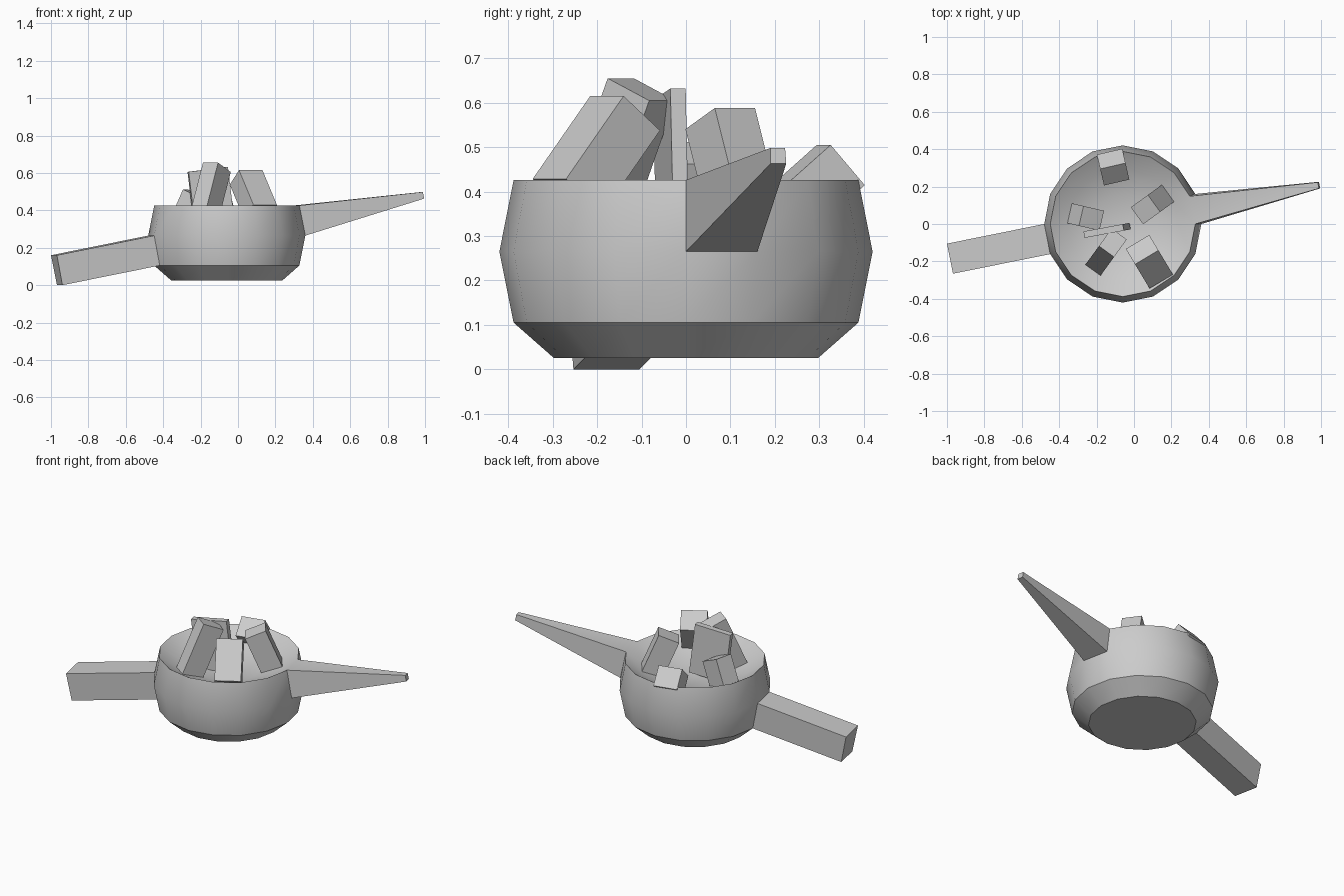
import bpy, bmesh
from math import radians, sin, cos, tau
from mathutils import Vector, Matrix

if "Cube" in bpy.data.objects:
    bpy.data.objects.remove(bpy.data.objects["Cube"])

grey = bpy.data.materials.new("plain grey")
grey.use_nodes = True
colour = (0.6, 0.6, 0.6, 1)
grey.diffuse_color = colour
grey.node_tree.nodes["Principled BSDF"].inputs["Base Color"].default_value = colour


def finish(name, bm):
    bmesh.ops.recalc_face_normals(bm, faces=bm.faces)
    mesh = bpy.data.meshes.new(name)
    bm.to_mesh(mesh)
    bm.free()
    mesh.materials.append(grey)
    ob = bpy.data.objects.new(name, mesh)
    bpy.context.collection.objects.link(ob)
    return ob


# Bowl: rings from the flat base, up the wall and down into the hollow
SIDES = 16
CENTRE = -0.06
profile = [(0.297, 0.025), (0.388, 0.105), (0.42, 0.265), (0.388, 0.426),
           (0.297, 0.37), (0.161, 0.325)]
bm = bmesh.new()
rings = [[bm.verts.new((CENTRE + r * cos(tau * i / SIDES), r * sin(tau * i / SIDES), z))
          for i in range(SIDES)] for r, z in profile]
bm.faces.new(rings[0][::-1])
walls = {}
for level, (low, high) in enumerate(zip(rings, rings[1:])):
    for i in range(SIDES):
        j = (i + 1) % SIDES
        walls[level, i] = bm.faces.new((low[i], low[j], high[j], high[i]))
pole = bm.verts.new((CENTRE, 0, 0.31))
for i in range(SIDES):
    bm.faces.new((rings[-1][i], rings[-1][(i + 1) % SIDES], pole))


# Handle and spout are drawn out of single wall panels
def draw_out(panel, offset, scale):
    face = bmesh.ops.extrude_discrete_faces(bm, faces=[panel])["faces"][0]
    middle = face.calc_center_median()
    for v in face.verts:
        v.co = middle + (v.co - middle) * scale + Vector(offset)


draw_out(walls[1, SIDES // 2], (-0.52, -0.105, -0.105), 1)
draw_out(walls[2, 0], (0.66, 0.13, 0.135), 0.22)
bowl = finish("bowl_with_handle_and_spout", bm)
bpy.context.view_layer.objects.active = bowl
bowl.select_set(True)
bpy.ops.object.shade_smooth_by_angle(angle=radians(30))


# Sticks leaning inward: top outer edge, outward heading, lean, width, depth, length
def stick(name, edge, heading, lean, width, depth, length):
    bm = bmesh.new()
    bmesh.ops.create_cube(bm, size=1)
    bmesh.ops.translate(bm, verts=bm.verts, vec=(-0.5, 0, -0.5))
    bmesh.ops.scale(bm, verts=bm.verts, vec=(depth, width, length))
    turn = Matrix.Rotation(radians(heading), 4, "Z") @ Matrix.Rotation(radians(-lean), 4, "Y")
    bmesh.ops.transform(bm, verts=bm.verts, matrix=Matrix.Translation(edge) @ turn)
    finish(name, bm)


stick("front_stick", (0.068, -0.178, 0.615), -59, 39, 0.146, 0.123, 0.24)
stick("tall_stick", (-0.147, -0.147, 0.655), -126, 23.5, 0.10, 0.126, 0.31)
stick("right_back_stick", (0.107, 0.11, 0.588), 36, 23, 0.112, 0.122, 0.25)
stick("back_stick", (-0.113, 0.31, 0.505), 103, 41, 0.139, 0.12, 0.12)
stick("side_stick", (-0.282, 0.043, 0.512), 167, 24, 0.109, 0.123, 0.16)
stick("thin_stick", (-0.057, -0.018, 0.632), 10.5, 7, 0.035, 0.215, 0.30)
